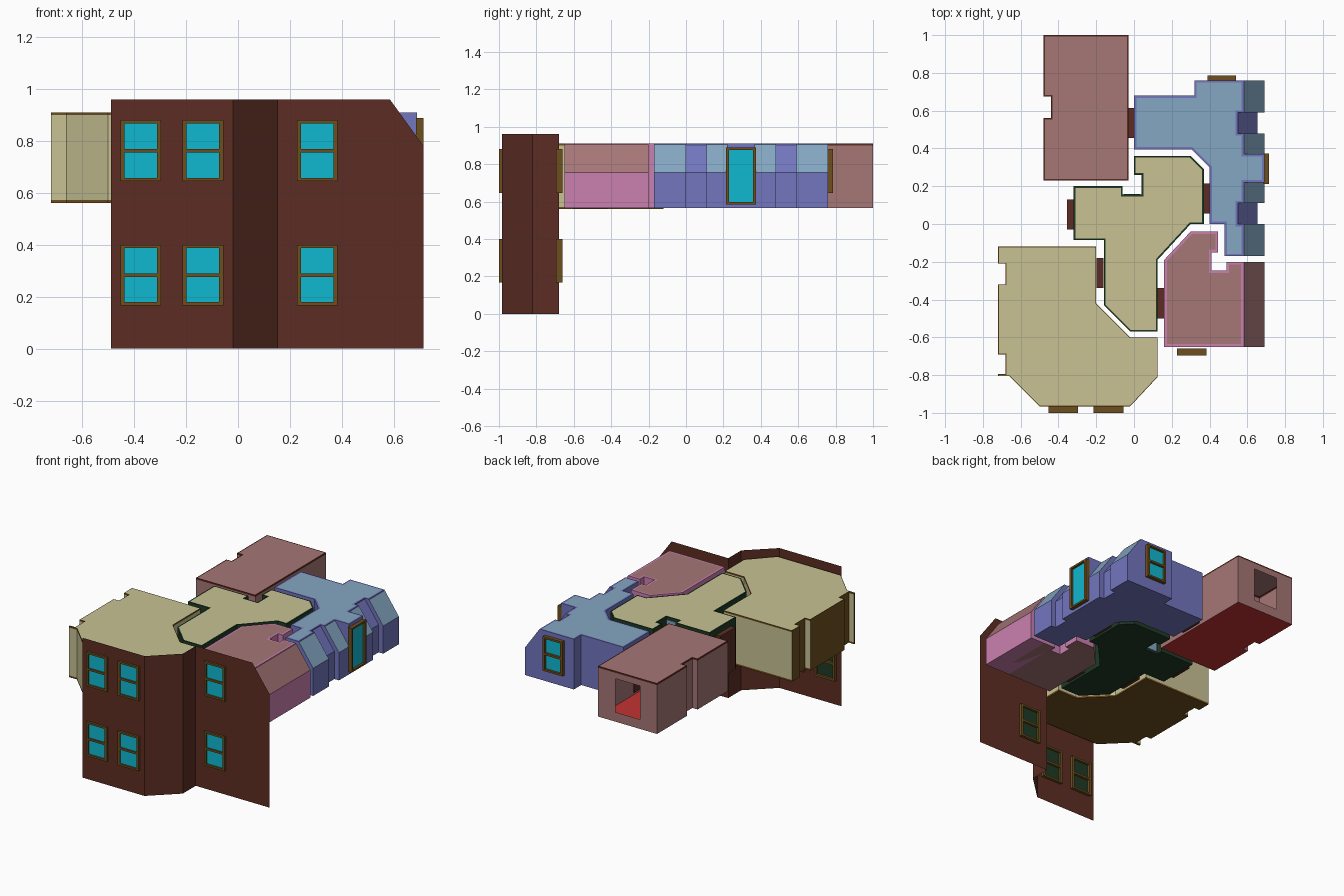
import bpy, bmesh

cube = bpy.data.objects.get("Cube")
if cube:
    bpy.data.objects.remove(cube, do_unlink=True)


def material(name, code):
    rgb = [int(code[i:i + 2], 16) / 255 for i in (0, 2, 4)]
    lin = [c / 12.92 if c < 0.04 else ((c + 0.055) / 1.055) ** 2.4 for c in rgb] + [1]
    m = bpy.data.materials.new(name)
    m.use_nodes = True
    m.diffuse_color = lin
    m.node_tree.nodes["Principled BSDF"].inputs["Base Color"].default_value = lin
    return m


TAN = material("tan plaster", "c8c294")
WOOD = material("brown wood", "6e4f1e")
BRICK = material("dark brick", "5c2d23")
ROSE = material("dusty rose", "a67676")
SKY = material("sky blue", "84a7c2")
PERI = material("periwinkle", "7276be")
CYAN = material("cyan glass", "10b8d0")
GREEN = material("dark green", "1f3a24")
PINK = material("orchid pink", "cb80b0")
RED = material("red floor", "c43232")

FLOOR, CEIL, TOP = 0.565, 0.90, 0.91


def finish(name, bm, mats):
    me = bpy.data.meshes.new(name)
    bm.to_mesh(me)
    bm.free()
    for m in mats:
        me.materials.append(m)
    ob = bpy.data.objects.new(name, me)
    bpy.context.collection.objects.link(ob)
    return ob


def room(name, outline, levels, bands, roof, base, rim, west=None, opening=None):
    """Extruded plan with a coloured band per level and an inset roof panel."""
    mats = list(dict.fromkeys(bands + [roof, base] + ([west] if west else [])))
    bm = bmesh.new()
    rings = [[bm.verts.new((x, y, z)) for x, y in outline] for z in levels]
    n = len(outline)
    for lo, hi, mat in zip(rings, rings[1:], bands):
        for i in range(n):
            j = (i + 1) % n
            bm.faces.new((lo[i], lo[j], hi[j], hi[i])).material_index = mats.index(mat)
    bm.faces.new(rings[0]).material_index = mats.index(base)
    top = bm.faces.new(rings[-1])
    top.material_index = mats.index(bands[-1])
    bmesh.ops.recalc_face_normals(bm, faces=bm.faces)
    bm.normal_update()
    if west:
        for f in bm.faces:
            if f.normal.x < -0.9:
                f.material_index = mats.index(west)
    bmesh.ops.inset_region(bm, faces=[top], thickness=rim, use_even_offset=True)
    top.material_index = mats.index(roof)
    if opening:
        # swap the rear wall for four panels around a window hole
        a, b, c, d = opening
        wall = max((f for f in bm.faces if f.normal.y > 0.9),
                   key=lambda f: f.calc_center_median().y * 10 + f.calc_area())
        xs = [v.co.x for v in wall.verts]
        zs = [v.co.z for v in wall.verts]
        y = wall.verts[0].co.y
        l, r, lo, hi = min(xs), max(xs), min(zs), max(zs)
        k = wall.material_index
        bm.faces.remove(wall)
        for x0, x1, z0, z1 in ((l, a, lo, hi), (b, r, lo, hi), (a, b, lo, c), (a, b, d, hi)):
            q = [bm.verts.new(p) for p in ((x0, y, z0), (x0, y, z1), (x1, y, z1), (x1, y, z0))]
            bm.faces.new(q).material_index = k
    return finish(name, bm, mats)


def add_box(bm, x0, x1, y0, y1, z0, z1):
    made = bmesh.ops.create_cube(bm, size=1)["verts"]
    for v in made:
        v.co = (x1 if v.co.x > 0 else x0, y1 if v.co.y > 0 else y0, z1 if v.co.z > 0 else z0)


def box(name, mat, *bounds):
    bm = bmesh.new()
    add_box(bm, *bounds)
    return finish(name, bm, [mat])


def eave(name, y0, y1, wall, slope, inset=0.0):
    """Wall section with a sloped upper part along the right side."""
    prof = ((0.5, FLOOR), (0.69 - inset, FLOOR), (0.69 - inset, 0.755),
            (0.583 - inset, 0.906), (0.5, 0.906))
    bm = bmesh.new()
    a, b = ([bm.verts.new((x, y, z)) for x, z in prof] for y in (y0, y1))
    bm.faces.new(a)
    bm.faces.new(b)
    for i in range(5):
        j = (i + 1) % 5
        bm.faces.new((a[i], a[j], b[j], b[i])).material_index = int(i == 2)
    bmesh.ops.recalc_face_normals(bm, faces=bm.faces)
    return finish(name, bm, [wall, slope])


def window(name, cx, cy, side, w, z0, z1, sash=True, depth=(-0.02, 0.015)):
    """Wood frame and glass; side is front, back or right."""
    h, t = w / 2, 0.016
    d0, d1 = depth
    mid = (z0 + z1) / 2
    bars = [(-h, t - h, z0, z1), (h - t, h, z0, z1), (-h, h, z0, z0 + t * 0.8), (-h, h, z1 - t * 0.8, z1)]
    if sash:
        bars.append((-h, h, mid - 0.007, mid + 0.007))

    def place(bm, u0, u1, a, b, lo, hi):
        if side == "front":
            add_box(bm, cx + u0, cx + u1, cy - b, cy - a, lo, hi)
        elif side == "back":
            add_box(bm, cx + u0, cx + u1, cy + a, cy + b, lo, hi)
        else:
            add_box(bm, cx + a, cx + b, cy + u0, cy + u1, lo, hi)

    bm = bmesh.new()
    for u0, u1, lo, hi in bars:
        place(bm, u0, u1, d0, d1, lo, hi)
    finish(name + "_frame", bm, [WOOD])
    bm = bmesh.new()
    place(bm, -h + 0.004, h - 0.004, -0.004, 0.005, z0 + 0.004, z1 - 0.004)
    bm.normal_update()
    if side == "front":
        for f in bm.faces:
            f.material_index = int(f.normal.y > 0.5)
    finish(name + "_glass", bm, [CYAN, GREEN])


# Rooms
room("front_room",
     [(-0.72, -0.12), (-0.20, -0.12), (-0.20, -0.42), (-0.02, -0.60), (0.125, -0.60),
      (0.125, -0.81), (-0.02, -0.965), (-0.50, -0.965), (-0.66, -0.805), (-0.72, -0.805),
      (-0.72, -0.795), (-0.68, -0.795), (-0.68, -0.69), (-0.72, -0.69), (-0.72, -0.32),
      (-0.68, -0.32), (-0.68, -0.21), (-0.72, -0.21)],
     [0.56, 0.572, CEIL, TOP], [WOOD, TAN, WOOD], TAN, WOOD, 0.004, west=WOOD)

room("middle_room",
     [(-0.32, -0.085), (-0.32, 0.20), (-0.06, 0.20), (-0.06, 0.155), (0.04, 0.155),
      (0.04, 0.26), (0.0, 0.26), (0.0, 0.36), (0.30, 0.36), (0.37, 0.29), (0.37, 0.0),
      (0.30, 0.0), (0.125, -0.19), (0.125, -0.57), (-0.02, -0.57), (-0.16, -0.43),
      (-0.16, -0.085)],
     [FLOOR, TOP], [GREEN], TAN, GREEN, 0.009)
box("niche_panel", SKY, -0.055, 0.035, 0.155, 0.16, 0.58, 0.89)

room("rear_room",
     [(-0.48, 0.23), (-0.03, 0.23), (-0.03, 1), (-0.48, 1), (-0.48, 0.675),
      (-0.44, 0.675), (-0.44, 0.56), (-0.48, 0.56)],
     [FLOOR, CEIL, TOP], [ROSE, BRICK], ROSE, RED, 0.008, opening=(-0.35, -0.165, 0.63, 0.86))

room("side_room",
     [(0.16, -0.65), (0.16, -0.19), (0.30, -0.04), (0.445, -0.04), (0.445, -0.15),
      (0.41, -0.15), (0.41, -0.245), (0.49, -0.245), (0.49, -0.20), (0.58, -0.20),
      (0.58, -0.65)],
     [FLOOR, TOP], [PINK], ROSE, ROSE, 0.014)
eave("side_room_eave", -0.65, -0.20, PINK, ROSE)

room("blue_room",
     [(0.0, 0.395), (0.0, 0.68), (0.32, 0.68), (0.32, 0.76), (0.58, 0.76), (0.58, 0.59),
      (0.55, 0.59), (0.55, 0.48), (0.58, 0.48), (0.58, 0.37), (0.69, 0.37), (0.69, 0.22),
      (0.58, 0.22), (0.58, 0.11), (0.55, 0.11), (0.55, 0.0), (0.58, 0.0), (0.58, -0.17),
      (0.48, -0.17), (0.48, 0.0), (0.40, 0.0), (0.40, 0.30), (0.305, 0.395)],
     [FLOOR, TOP], [PERI], SKY, PERI, 0.012)
for i, (y0, y1) in enumerate(((-0.17, 0.0), (0.11, 0.22), (0.37, 0.48), (0.59, 0.76))):
    eave(f"blue_eave_{i + 1}", y0, y1, PERI, SKY)
for i, y0 in enumerate((0.0, 0.48)):
    eave(f"blue_recess_{i + 1}", y0, y0 + 0.11, PERI, PERI, inset=0.035)

# Doorways linking the rooms
for i, (x, y) in enumerate(((-0.18, -0.26), (0.143, -0.42), (-0.017, 0.535),
                            (-0.336, 0.05), (0.386, 0.135))):
    box(f"doorway_{i + 1}", BRICK, x - 0.018, x + 0.018, y - 0.08, y + 0.08, 0.58, 0.87)

# Folded brick facade with a clipped right corner
bm = bmesh.new()
plan = [(-0.49, -0.985), (-0.02, -0.985), (0.155, -0.82), (0.155, -0.68), (0.715, -0.68)]
H = 0.96
low = [bm.verts.new((x, y, 0)) for x, y in plan]
high = [bm.verts.new((x, y, H)) for x, y in plan[:-1]]
for i in range(3):
    bm.faces.new((low[i], low[i + 1], high[i + 1], high[i]))
clip = [bm.verts.new((0.715, -0.68, 0.78)), bm.verts.new((0.585, -0.68, H))]
bm.faces.new([low[3], low[4]] + clip + [high[3]])
finish("facade", bm, [BRICK])

# Windows and glazed door
for i, (x, y) in enumerate(((-0.375, -0.985), (-0.135, -0.985), (0.305, -0.68))):
    window(f"lower_window_{i + 1}", x, y, "front", 0.157, 0.166, 0.4)
    window(f"upper_window_{i + 1}", x, y, "front", 0.157, 0.645, 0.88)
window("rear_window", 0.465, 0.765, "back", 0.15, 0.645, 0.88, depth=(-0.01, 0.02))
window("balcony_door", 0.695, 0.293, "right", 0.16, 0.585, 0.888, sash=False, depth=(-0.01, 0.02))
